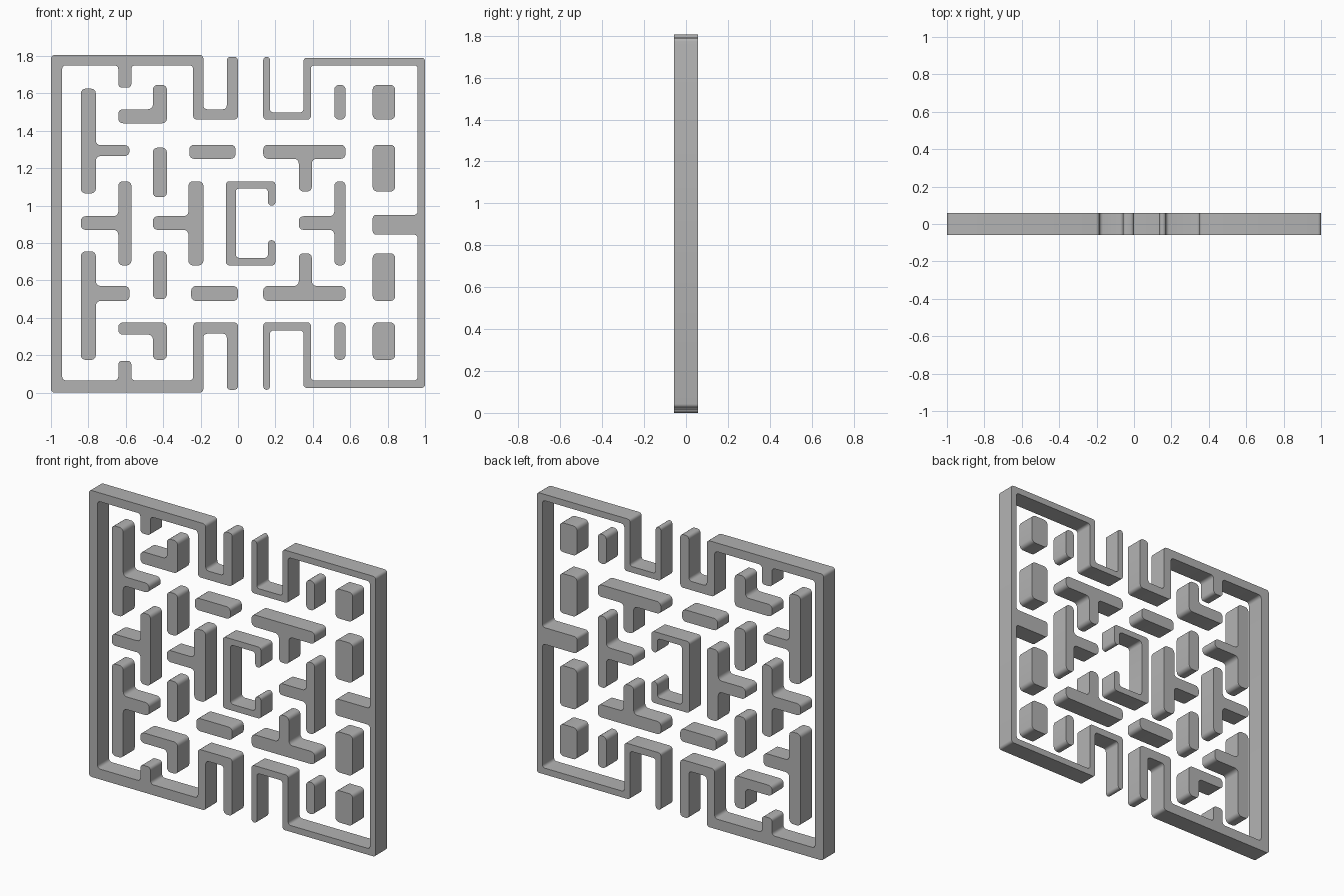
import bpy
import bmesh
import math

cube = bpy.data.objects.get("Cube")
if cube:
    bpy.data.objects.remove(cube, do_unlink=True)

HALF_DEPTH = 0.0575

grey = bpy.data.materials.new("plain_grey")
grey.use_nodes = True
colour = (0.45, 0.45, 0.45, 1)
grey.diffuse_color = colour
grey.node_tree.nodes["Principled BSDF"].inputs["Base Color"].default_value = colour


def make_wall(name, *bars, radius=0.025):
    """Merge (x range, z range) bars into one outline, extrude it, round its corners."""
    xs = sorted({x for columns, rows in bars for x in columns})
    zs = sorted({z for columns, rows in bars for z in rows})
    bm = bmesh.new()
    corners = {}

    def corner(x, z):
        if (x, z) not in corners:
            corners[x, z] = bm.verts.new((x, -HALF_DEPTH, z))
        return corners[x, z]

    # Fill every grid cell covered by a bar
    for left, right in zip(xs, xs[1:]):
        for low, high in zip(zs, zs[1:]):
            if any(c[0] <= left and right <= c[1] and r[0] <= low and high <= r[1]
                   for c, r in bars):
                bm.faces.new([corner(left, low), corner(right, low),
                              corner(right, high), corner(left, high)])
    # Join the cells and drop points along straight sides
    if len(bm.faces) > 1:
        bmesh.ops.dissolve_faces(bm, faces=bm.faces[:], use_verts=False)
    straight = [v for v in bm.verts
                if len(v.link_edges) == 2 and v.calc_edge_angle(0) < 0.1]
    if straight:
        bmesh.ops.dissolve_verts(bm, verts=straight)

    # Give the outline depth
    result = bmesh.ops.extrude_face_region(bm, geom=bm.faces[:])
    moved = [g for g in result["geom"] if isinstance(g, bmesh.types.BMVert)]
    bmesh.ops.translate(bm, verts=moved, vec=(0, HALF_DEPTH * 2, 0))
    bmesh.ops.recalc_face_normals(bm, faces=bm.faces[:])

    # Round the inside and outside corners
    upright = [e for e in bm.edges
               if abs(e.verts[0].co.y - e.verts[1].co.y) > HALF_DEPTH]
    bmesh.ops.bevel(bm, geom=upright, offset=radius, segments=4, profile=0.5,
                    affect='EDGES', clamp_overlap=True)
    mesh = bpy.data.meshes.new(name)
    bm.to_mesh(mesh)
    bm.free()
    mesh.materials.append(grey)
    wall = bpy.data.objects.new(name, mesh)
    bpy.context.collection.objects.link(wall)
    bpy.ops.object.select_all(action='DESELECT')
    wall.select_set(True)
    bpy.context.view_layer.objects.active = wall
    bpy.ops.object.shade_smooth_by_angle(angle=math.radians(30))


# Shared columns (x ranges), left to right
far_left = (-0.84, -0.76)
left = (-0.64, -0.57)
mid_left = (-0.455, -0.38)
near_left = (-0.265, -0.185)
mid_right = (0.325, 0.395)
right = (0.515, 0.575)
far_right = (0.72, 0.84)
left_span = (left[0], mid_left[1])
right_span = (0.135, right[1])

# Shared rows (z ranges), top to bottom
top_row = (1.46, 1.645)
upper_bar = (1.25, 1.325)
middle = (0.68, 1.13)
middle_arm = (0.87, 0.943)
lower_bar = (0.49, 0.57)
bottom_row = (0.175, 0.375)

# Outer frame, left half, with channels and nubs
post, inner_post = (-0.24, -0.185), (-0.06, 0)
channel, side = (post[0], 0), (-1, post[1])
make_wall("left_frame",
          ((-1, -0.94), (0, 1.805)),
          (side, (1.75, 1.805)), (side, (0, 0.065)),
          (post, (1.46, 1.805)), (post, (0, 0.375)),
          (channel, (1.46, 1.515)), (channel, (0.315, 0.375)),
          (inner_post, (1.46, 1.795)), (inner_post, (0.015, 0.375)),
          (left, (1.63, 1.805)), (left, (0, 0.17)),
          radius=0.02)

# Outer frame, right half, with channels and side stub
post, inner_post = (0.35, 0.39), (0.135, 0.171)
channel, side = (inner_post[0], post[1]), (post[0], 1)
make_wall("right_frame",
          ((0.96, 1), (0.025, 1.79)),
          (side, (1.75, 1.79)), (side, (0.025, 0.065)),
          (post, (1.46, 1.79)), (post, (0.025, 0.375)),
          (channel, (1.46, 1.498)), (channel, (0.332, 0.375)),
          (inner_post, (1.46, 1.795)), (inner_post, (0.015, 0.375)),
          ((far_right[0], 1), (0.845, 0.95)),
          radius=0.0175)

# Central bracket, open on the right
tip = (0.16, 0.2)
bracket = (-0.065, tip[1])
make_wall("centre_bracket",
          ((bracket[0], -0.012), middle),
          (bracket, (1.092, middle[1])), (bracket, (middle[0], 0.72)),
          (tip, (1, middle[1])), (tip, (middle[0], 0.815)),
          radius=0.019)

# Far left walls with short arms
arm = (far_left[0], -0.58)
make_wall("upper_left_tee", (far_left, (1.065, 1.625)), (arm, (1.265, 1.323)))
make_wall("lower_left_tee", (far_left, bottom_row[:1] + (0.755,)), (arm, lower_bar))

# Corner pieces
make_wall("upper_corner", (left_span, (1.44, 1.515)), (mid_left, (1.44, top_row[1])))
make_wall("lower_corner", (left_span, (0.31, bottom_row[1])), (mid_left, bottom_row))

# Middle row tees
make_wall("middle_left_tee", (left, middle), ((far_left[0], left[1]), middle_arm))
make_wall("near_left_tee", (near_left, middle),
          ((mid_left[0], near_left[1]), middle_arm))
make_wall("middle_right_tee", (right, middle), ((mid_right[0], right[1]), middle_arm))

# Right tees, stems facing the middle
make_wall("upper_right_tee", (right_span, upper_bar), (mid_right, (1.075, upper_bar[1])))
make_wall("lower_right_tee", (right_span, lower_bar), (mid_right, (lower_bar[0], 0.745)))

# Free bars
make_wall("upper_left_bar", (mid_left, (1.045, 1.31)))
make_wall("lower_left_bar", (mid_left, (0.5, 0.755)))
make_wall("upper_centre_bar", ((-0.26, -0.013), upper_bar))
make_wall("lower_centre_bar", ((-0.25, 0), lower_bar))
make_wall("upper_right_bar", (right, top_row))
make_wall("lower_right_bar", (right, bottom_row))

# Blocks along the right side
for name, row in (("top", top_row), ("upper", (1.075, upper_bar[1])),
                  ("lower", (lower_bar[0], 0.745)), ("bottom", bottom_row)):
    make_wall(name + "_block", (far_right, row))
